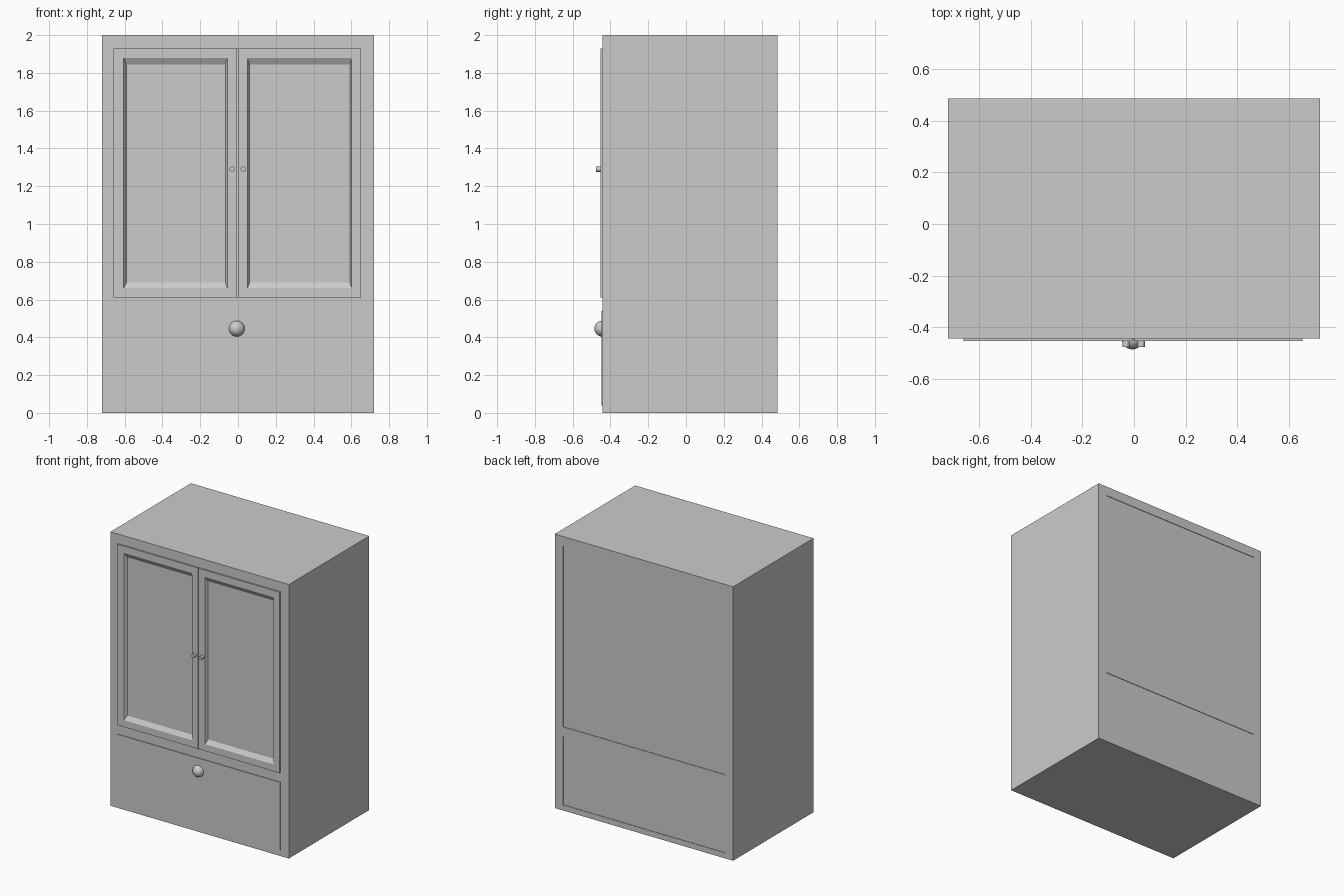
import bpy, bmesh, math

if "Cube" in bpy.data.objects:
    bpy.data.objects.remove(bpy.data.objects["Cube"])

FRONT, BACK = -0.442, 0.485
X0, X1, SEAM = -0.66, 0.652, -0.003
DRAWER_Z, DOOR_Z = (0.04, 0.54), (0.61, 1.93)


def finish(name, bm):
    bmesh.ops.recalc_face_normals(bm, faces=bm.faces)
    me = bpy.data.meshes.new(name)
    bm.to_mesh(me)
    bm.free()
    ob = bpy.data.objects.new(name, me)
    bpy.context.collection.objects.link(ob)
    return ob


def add_box(bm, x, y, z):
    vs = bmesh.ops.create_cube(bm, size=1)['verts']
    for v in vs:
        v.co = [lo + (c + 0.5) * (hi - lo) for c, (lo, hi) in zip(v.co, (x, y, z))]


def box(name, x, y, z):
    bm = bmesh.new()
    add_box(bm, x, y, z)
    return finish(name, bm)


def rect_ring(bm, x, y, z):
    return [bm.verts.new((a, y, b)) for a, b in
            ((x[0], z[0]), (x[1], z[0]), (x[1], z[1]), (x[0], z[1]))]


def panel_door(name, x, outer, inner):
    # slab with a bevelled sunken panel, built from nested rectangles
    bm = bmesh.new()
    rings = [rect_ring(bm, x, FRONT + 0.03, DOOR_Z),
             rect_ring(bm, x, FRONT - 0.011, DOOR_Z),
             rect_ring(bm, outer, FRONT - 0.011, (0.66, 1.88)),
             rect_ring(bm, inner, FRONT + 0.009, (0.69, 1.845))]
    for a, b in zip(rings, rings[1:]):
        for i in range(4):
            j = (i + 1) % 4
            bm.faces.new((a[i], a[j], b[j], b[i]))
    bm.faces.new(rings[0])
    bm.faces.new(rings[-1])
    return finish(name, bm)


# cabinet body with door opening in front and shallow recesses in the back
body = box("cabinet_body", (-0.72, 0.72), (FRONT, BACK), (0, 2))
bm = bmesh.new()
add_box(bm, (X0, X1), (FRONT - 0.1, FRONT + 0.029), DOOR_Z)
for z in (DRAWER_Z, DOOR_Z):
    add_box(bm, (X0, X1), (BACK - 0.004, BACK + 0.1), z)
cutter = finish("opening_cutter", bm)
mod = body.modifiers.new("openings", 'BOOLEAN')
mod.object = cutter
mod.operation = 'DIFFERENCE'
mod.solver = 'EXACT'
cutter.hide_render = True
cutter.hide_set(True)

# doors
panel_door("left_door", (X0, SEAM - 0.003), (-0.605, -0.056), (-0.591, -0.067))
panel_door("right_door", (SEAM + 0.003, X1), (0.05, 0.602), (0.061, 0.592))

# drawer front
box("drawer_front", (X0, X1), (FRONT - 0.006, FRONT + 0.02), DRAWER_Z)

# door knobs
for side, x in (("left", -0.031), ("right", 0.028)):
    bpy.ops.mesh.primitive_cylinder_add(vertices=16, radius=0.014, depth=0.04,
                                        location=(x, -0.456, 1.29),
                                        rotation=(math.pi / 2, 0, 0))
    bpy.context.object.name = side + "_door_knob"
    bpy.ops.object.shade_smooth_by_angle()

# drawer knob
bpy.ops.mesh.primitive_uv_sphere_add(segments=32, ring_count=16, radius=0.042,
                                     location=(-0.006, -0.443, 0.446))
bpy.context.object.name = "drawer_knob"
bpy.ops.object.shade_smooth_by_angle()
